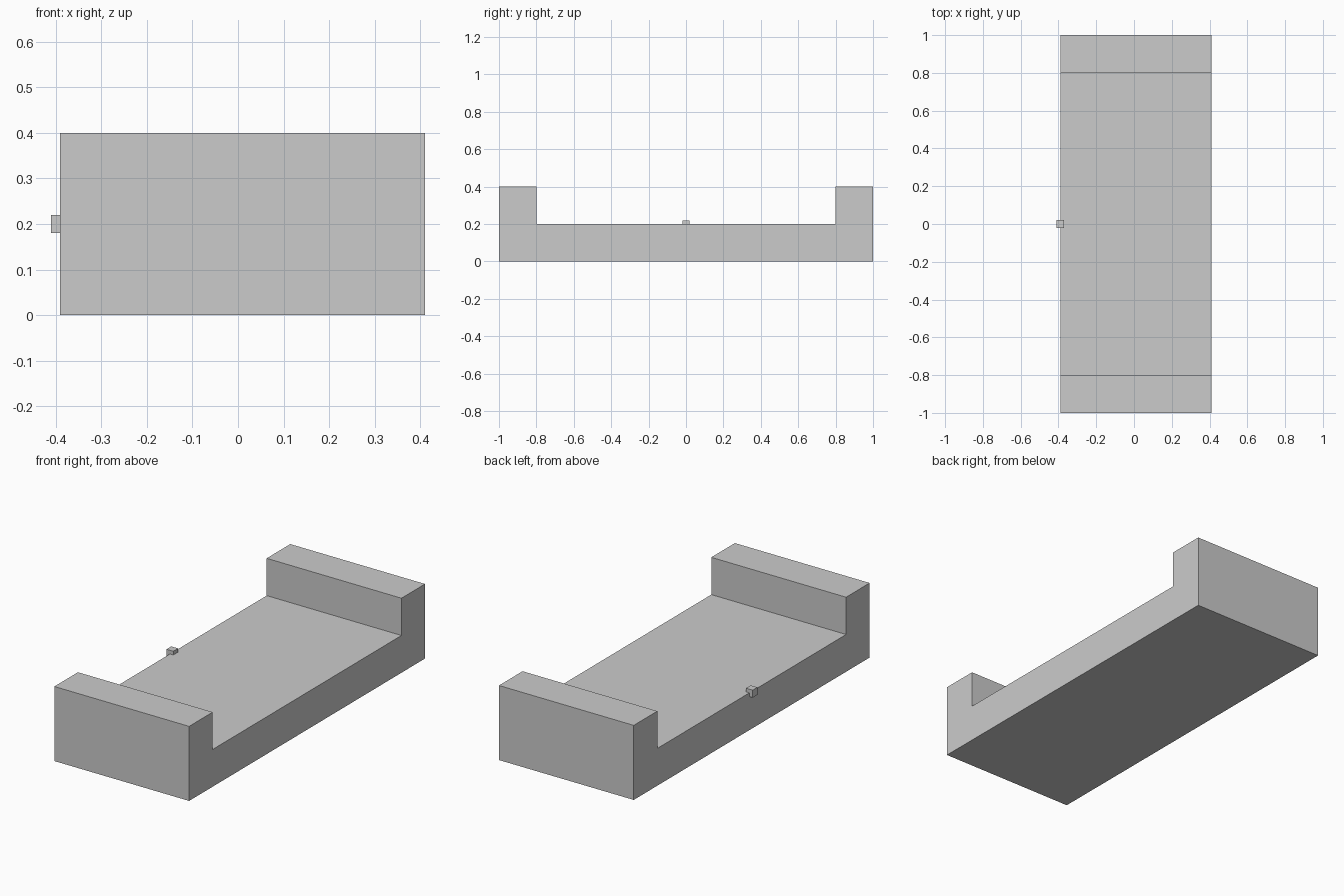
import bpy
import bmesh
from mathutils import Matrix, Vector

if "Cube" in bpy.data.objects:
    bpy.data.objects.remove(bpy.data.objects["Cube"])


def finish(name, bm):
    bmesh.ops.recalc_face_normals(bm, faces=bm.faces)
    mesh = bpy.data.meshes.new(name)
    bm.to_mesh(mesh)
    bm.free()
    obj = bpy.data.objects.new(name, mesh)
    bpy.context.collection.objects.link(obj)
    return obj


X_LEFT, X_RIGHT = -0.39, 0.41

# Bed body: U-shaped side profile with raised ends, extruded across the width
half = [(1.0, 0.0), (1.0, 0.4), (0.8, 0.4), (0.8, 0.2)]
profile = half + [(-y, z) for y, z in reversed(half)]
bm = bmesh.new()
face = bm.faces.new([bm.verts.new((X_LEFT, y, z)) for y, z in profile])
ext = bmesh.ops.extrude_face_region(bm, geom=[face], use_keep_orig=True)
moved = [g for g in ext["geom"] if isinstance(g, bmesh.types.BMVert)]
bmesh.ops.translate(bm, verts=moved, vec=Vector((X_RIGHT - X_LEFT, 0, 0)))
finish("bed_body", bm)

# Small cube knob set into the middle of the left top edge
bm = bmesh.new()
bmesh.ops.create_cube(bm, size=0.04, matrix=Matrix.Translation((X_LEFT, 0, 0.2)))
finish("edge_knob", bm)
